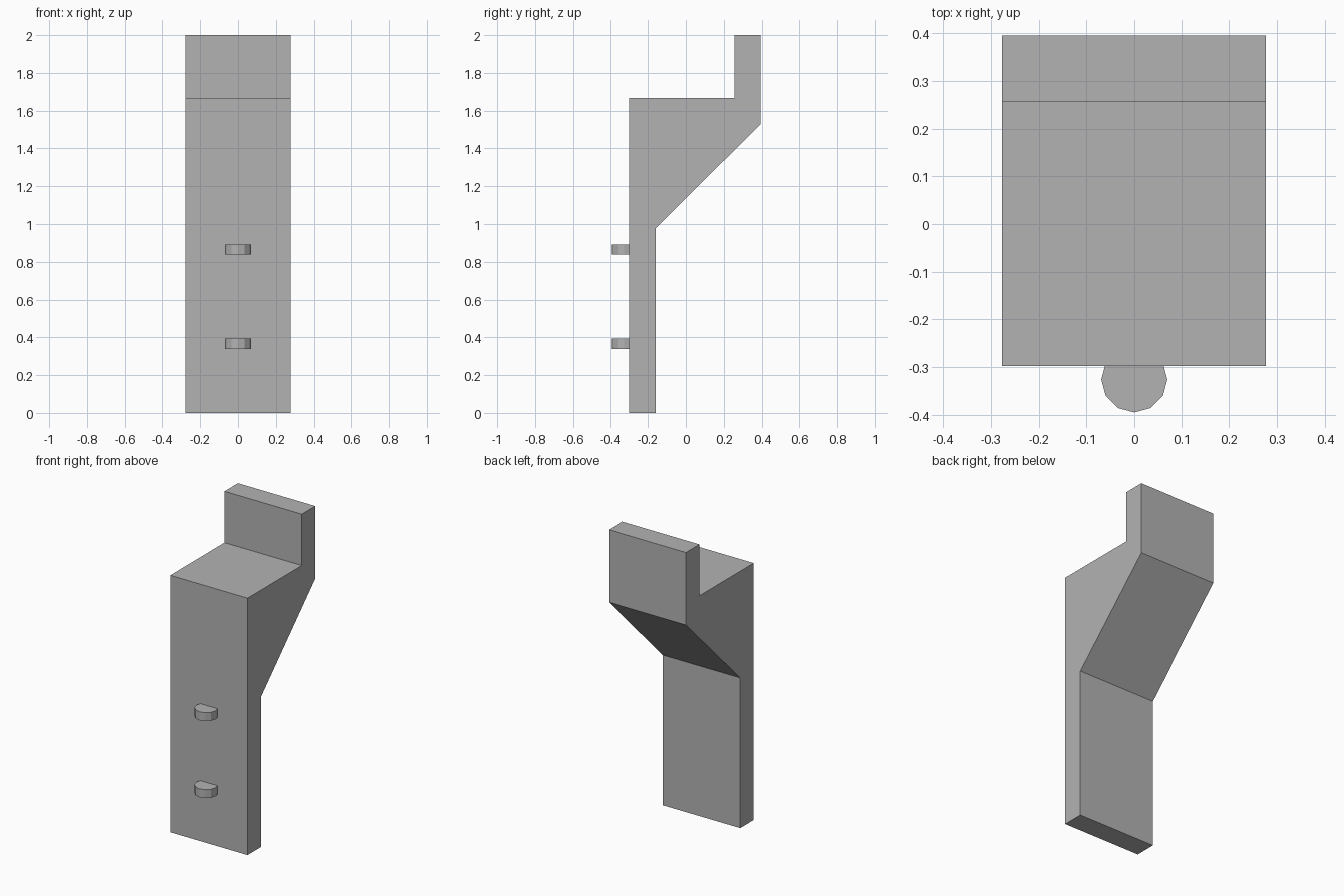
import bpy
import bmesh
from mathutils import Matrix

cube = bpy.data.objects.get("Cube")
if cube:
    bpy.data.objects.remove(cube, do_unlink=True)

# Single plain grey
GREY = (0.45, 0.45, 0.45, 1.0)
grey = bpy.data.materials.new("plain grey")
grey.use_nodes = True
grey.diffuse_color = GREY
grey.node_tree.nodes["Principled BSDF"].inputs["Base Color"].default_value = GREY


def add_object(name, bm):
    bmesh.ops.recalc_face_normals(bm, faces=bm.faces)
    mesh = bpy.data.meshes.new(name)
    bm.to_mesh(mesh)
    bm.free()
    mesh.materials.append(grey)
    obj = bpy.data.objects.new(name, mesh)
    bpy.context.collection.objects.link(obj)
    return obj


# Bracket body: side profile (y, z) extruded across the width
HALF_WIDTH = 0.277
FRONT = -0.298
profile = [(FRONT, 0), (-0.16, 0), (-0.16, 0.975), (0.395, 1.53),
           (0.395, 2), (0.257, 2), (0.257, 1.667), (FRONT, 1.667)]
bm = bmesh.new()
side = bm.faces.new([bm.verts.new((-HALF_WIDTH, y, z)) for y, z in profile])
extruded = bmesh.ops.extrude_face_region(bm, geom=[side])["geom"]
moved = [v for v in extruded if isinstance(v, bmesh.types.BMVert)]
bmesh.ops.translate(bm, verts=moved, vec=(2 * HALF_WIDTH, 0, 0))
add_object("bracket_body", bm)

# Two faceted pegs, cut flush with the front face
for name, z in (("lower_peg", 0.365), ("upper_peg", 0.865)):
    bm = bmesh.new()
    bmesh.ops.create_cone(bm, cap_ends=True, segments=12,
                          radius1=0.069, radius2=0.069, depth=0.055,
                          matrix=Matrix.Translation((0, -0.326, z)))
    bmesh.ops.bisect_plane(bm, geom=bm.verts[:] + bm.edges[:] + bm.faces[:],
                           plane_co=(0, FRONT, 0), plane_no=(0, 1, 0),
                           clear_outer=True)
    add_object(name, bm)
